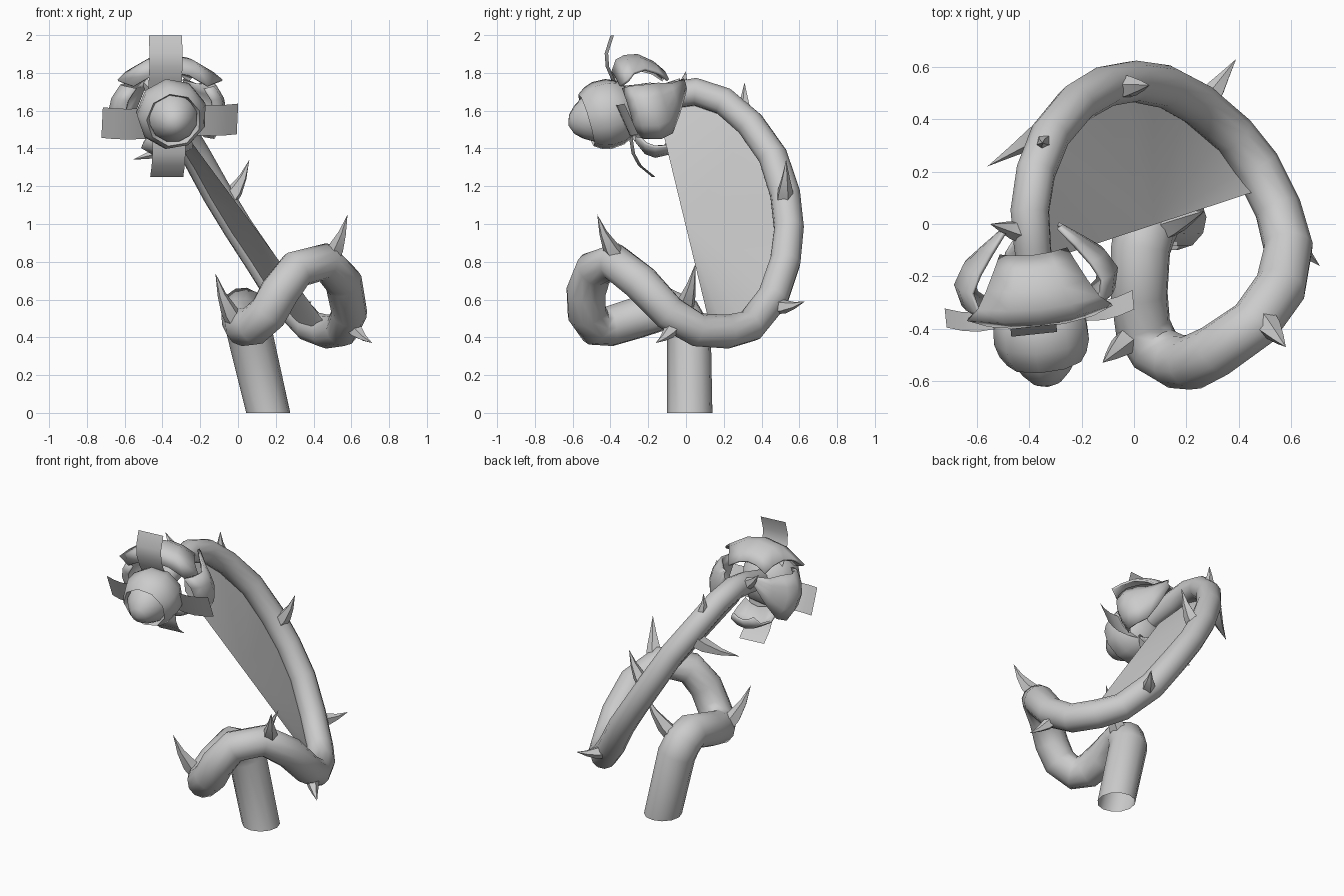
import bpy, bmesh, math
from mathutils import Vector, Matrix

if "Cube" in bpy.data.objects:
    bpy.data.objects.remove(bpy.data.objects["Cube"])

grey = bpy.data.materials.new("plain_grey")
grey.use_nodes = True
grey.diffuse_color = (0.6, 0.6, 0.6, 1)
grey.node_tree.nodes["Principled BSDF"].inputs["Base Color"].default_value = (0.6, 0.6, 0.6, 1)


def finish(ob, angle):
    ob.data.materials.append(grey)
    bpy.ops.object.select_all(action="DESELECT")
    ob.select_set(True)
    bpy.context.view_layer.objects.active = ob
    bpy.ops.object.shade_smooth_by_angle(angle=math.radians(angle))


def add_mesh(name, bm, angle):
    bmesh.ops.recalc_face_normals(bm, faces=bm.faces)
    me = bpy.data.meshes.new(name)
    bm.to_mesh(me)
    bm.free()
    ob = bpy.data.objects.new(name, me)
    bpy.context.collection.objects.link(ob)
    finish(ob, angle)
    return ob


def grid(name, rows, matrix, closed=False, angle=50):
    """Skin equal-length rows of points into a sheet."""
    bm = bmesh.new()
    vs = [[bm.verts.new(matrix @ Vector(p)) for p in row] for row in rows]
    n = len(rows[0])
    for a, b in zip(vs, vs[1:]):
        for i in range(n if closed else n - 1):
            j = (i + 1) % n
            bm.faces.new((a[i], a[j], b[j], b[i]))
    bmesh.ops.remove_doubles(bm, verts=bm.verts, dist=0.0005)
    return add_mesh(name, bm, angle)


# Head frame: local z runs forward along the flower, local y is up
origin = Vector((-0.39, -0.05, 1.69))
axis = Vector((0.1, -0.95, -0.28)).normalized()
side = Vector((0, 0, 1)).cross(axis).normalized()
head = Matrix.Translation(origin) @ Matrix((side, axis.cross(side), axis)).transposed().to_4x4()

# Coiled stem: x, y, z, radius
path = [(0.16, 0.02, 0, 0.12), (0.06, 0.015, 0.43, 0.12), (0.04, -0.03, 0.51, 0.12),
        (0.025, -0.1, 0.55, 0.115), (0.02, -0.27, 0.5, 0.11), (0.035, -0.4, 0.46, 0.108),
        (0.08, -0.48, 0.46, 0.105), (0.16, -0.525, 0.53, 0.105), (0.22, -0.53, 0.64, 0.105),
        (0.31, -0.485, 0.76, 0.102), (0.46, -0.38, 0.8, 0.1), (0.56, -0.24, 0.69, 0.1),
        (0.59, -0.09, 0.53, 0.095), (0.55, 0.06, 0.44, 0.09), (0.47, 0.22, 0.43, 0.09),
        (0.38, 0.34, 0.46, 0.085), (0.24, 0.46, 0.61, 0.085), (0.12, 0.525, 0.8, 0.083),
        (0, 0.545, 0.98, 0.08), (-0.11, 0.525, 1.16, 0.08), (-0.22, 0.46, 1.36, 0.078),
        (-0.32, 0.34, 1.53, 0.077), (-0.375, 0.2, 1.65, 0.076), (-0.398, 0.05, 1.7, 0.075),
        (-0.388, -0.08, 1.68, 0.072), (-0.365, -0.3, 1.62, 0.06)]
curve = bpy.data.curves.new("stem", "CURVE")
curve.dimensions = "3D"
curve.bevel_depth = 1
curve.bevel_resolution = 4
spline = curve.splines.new("POLY")
spline.points.add(len(path) - 1)
for point, (x, y, z, r) in zip(spline.points, path):
    point.co = (x, y, z, 1)
    point.radius = r
stem = bpy.data.objects.new("stem", curve)
bpy.context.collection.objects.link(stem)
bpy.context.view_layer.objects.active = stem
stem.select_set(True)
bpy.ops.object.convert(target="MESH")
stem = bpy.context.view_layer.objects.active
for v in stem.data.vertices:
    if v.co.z < 0.1:
        v.co.z = 0
finish(stem, 60)

# Flat web stretched across the upper bend, rooted on the underside of the stem
bm = bmesh.new()
under = Vector((-0.045, -0.01, -0.03))
low = bm.verts.new((0.45, 0.12, 0.49))
high = bm.verts.new((-0.31, -0.13, 1.52))
rim = [low] + [bm.verts.new(Vector(p[:3]) + under) for p in path[14:24]] + [high]
hub = bm.verts.new((low.co + high.co) / 2)
for a, b in zip(rim, rim[1:]):
    bm.faces.new((hub, a, b))
add_mesh("web", bm, 30)

# Thorns: base on the stem, tip outside
thorns = [((0.49, -0.36, 0.83), (0.58, -0.47, 1.05)), ((0, -0.42, 0.48), (-0.12, -0.53, 0.74)),
          ((0.61, -0.07, 0.46), (0.71, -0.16, 0.37)), ((0.1, -0.02, 0.54), (0.27, 0.05, 0.79)),
          ((0.29, 0.48, 0.57), (0.39, 0.63, 0.59)), ((-0.06, 0.52, 1.13), (0.06, 0.53, 1.34)),
          ((-0.32, 0.31, 1.56), (-0.35, 0.31, 1.75)), ((-0.32, 0.37, 1.46), (-0.56, 0.22, 1.34)),
          ((-0.43, -0.03, 1.71), (-0.55, 0, 1.81))]
for base, tip in thorns:
    base, tip = Vector(base), Vector(tip)
    d = tip - base
    frame = Matrix.Translation(base) @ d.to_track_quat("Z", "Y").to_matrix().to_4x4()
    size = 0.03 + 0.1 * d.length
    rows = []
    for t, r, bend in ((-0.15, 1, 0), (0.25, 0.78, 0.07), (0.6, 0.4, 0.07), (1, 0, 0)):
        rows.append([(r * size * math.cos(k * math.tau / 5),
                      r * size * math.sin(k * math.tau / 5) - bend * d.length,
                      t * d.length) for k in range(5)])
    grid("thorn", rows, frame, True, 30)


# Bud and its inner core, turned around the head axis
def lathe(name, profile, sides):
    rows = [[(r * math.cos((k + 0.5) * math.tau / sides), r * math.sin((k + 0.5) * math.tau / sides), s)
             for k in range(sides)] for s, r in profile]
    grid(name, rows, head, True, 55)


lathe("bud", [(0.2, 0), (0.23, 0.09), (0.28, 0.155), (0.34, 0.183), (0.41, 0.187),
              (0.46, 0.172), (0.5, 0.145), (0.475, 0.132), (0.44, 0.12)], 9)
lathe("bud_core", [(0.42, 0.14), (0.49, 0.125), (0.54, 0.093), (0.58, 0.055), (0.6, 0)], 12)

# Cupped petals: forward distance, radius, sideways centre, half width
top = [(0.03, 0.14, 0, 0.13), (0.07, 0.2, 0, 0.155), (0.14, 0.26, 0, 0.195),
       (0.21, 0.275, 0, 0.235), (0.26, 0.265, 0, 0.28), (0.3, 0.21, 0, 0.2)]
flank = [(-0.05, 0.12, 0.04, 0.03), (0.03, 0.2, -0.02, 0.085), (0.1, 0.275, -0.05, 0.14),
         (0.17, 0.315, -0.05, 0.15), (0.25, 0.295, -0.03, 0.145), (0.29, 0.24, -0.02, 0.135)]
bottom = [(0.08, 0.235, 0, 0.07), (0.13, 0.285, 0, 0.1), (0.2, 0.28, 0, 0.13),
          (0.24, 0.25, 0, 0.13), (0.27, 0.175, 0, 0.1)]
# Strips: forward distance, radius
curled = [(0.27, 0.05), (0.3, 0.16), (0.31, 0.24), (0.295, 0.31), (0.24, 0.39)]
straight = [(0.31, 0.08), (0.33, 0.16), (0.335, 0.24), (0.325, 0.3), (0.305, 0.36)]
# Each side: petal, strip, direction of "up" along the width, strip sideways shift
parts = {"top": (top, curled, 0, -0.03), "right": (flank, straight, 1, -0.07),
         "bottom": (bottom, curled, 0, 0), "left": (flank, straight, -1, 0.05)}
for q, (name, (outline, strip, up, shift)) in enumerate(parts.items()):
    turn = head @ Matrix.Rotation(q * math.pi / 2, 4, "Z")
    rows = [[(up * c + u * w, r - 0.4 * w * u * u, s) for u in (-1, -0.5, 0, 0.5, 1)]
            for s, r, c, w in outline]
    petal = grid(name + "_petal", rows, turn)
    petal.modifiers.new("thickness", "SOLIDIFY").thickness = 0.015

    # Strip standing in front of the petal, the flanking ones leaning forward at the top
    rows = [[(u + shift, r, s + 0.14 * up * u) for u in (-0.088, 0.088)] for s, r in strip]
    grid(name + "_strip", rows, turn, angle=40)
